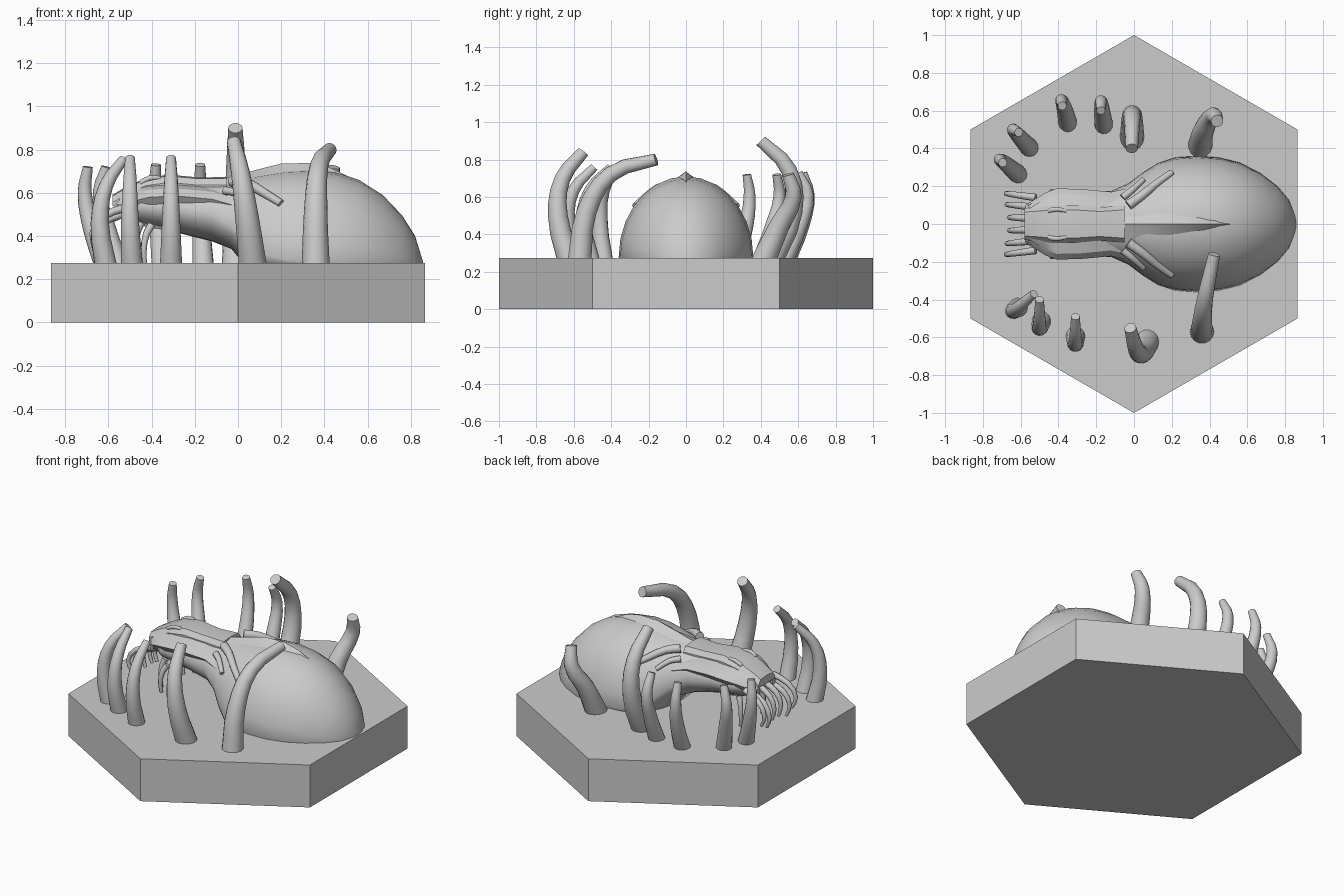
import bpy, bmesh, math
from mathutils import Vector


def finish(name, bm, angle=35):
    bmesh.ops.recalc_face_normals(bm, faces=bm.faces)
    me = bpy.data.meshes.new(name)
    bm.to_mesh(me)
    bm.free()
    ob = bpy.data.objects.new(name, me)
    bpy.context.collection.objects.link(ob)
    bpy.context.view_layer.objects.active = ob
    bpy.ops.object.select_all(action='DESELECT')
    ob.select_set(True)
    if angle:
        bpy.ops.object.shade_smooth_by_angle(angle=math.radians(angle))
    return ob


def loft(name, rings, angle=35):
    bm = bmesh.new()
    vs = [[bm.verts.new(p) for p in r] for r in rings]
    n = len(vs[0])
    for a, b in zip(vs, vs[1:]):
        for i in range(n):
            j = (i + 1) % n
            bm.faces.new((a[i], a[j], b[j], b[i]))
    bm.faces.new(vs[0])
    bm.faces.new(vs[-1][::-1])
    return finish(name, bm, angle)


def tube(name, pts, r0, r1, res=2, sides=3):
    cu = bpy.data.curves.new(name, 'CURVE')
    cu.dimensions = '3D'
    cu.bevel_depth = 1
    cu.bevel_resolution = sides
    cu.use_fill_caps = True
    cu.resolution_u = res
    sp = cu.splines.new('BEZIER')
    sp.bezier_points.add(len(pts) - 1)
    for i, (bp, p) in enumerate(zip(sp.bezier_points, pts)):
        bp.co = p
        bp.handle_left_type = bp.handle_right_type = 'AUTO'
        bp.radius = r0 + (r1 - r0) * i / (len(pts) - 1)
    ob = bpy.data.objects.new(name, cu)
    bpy.context.collection.objects.link(ob)
    bpy.ops.object.select_all(action='DESELECT')
    bpy.context.view_layer.objects.active = ob
    ob.select_set(True)
    bpy.ops.object.convert(target='MESH')
    bpy.ops.object.shade_smooth_by_angle(angle=math.radians(50))


# hexagonal base
loft("hex_base", [[(math.sin(k * math.pi / 3), math.cos(k * math.pi / 3), z) for k in range(6)]
                  for z in (0, 0.275)], 0)

# body: x, half width, bottom, widest height, top
body = [(-0.50, .12, .46, .53, .58), (-0.45, .165, .45, .54, .61), (-0.3, .165, .42, .53, .64),
        (-0.12, .175, .375, .50, .65), (-0.03, .215, .34, .44, .66), (0.05, .275, .24, .37, .675),
        (0.13, .325, .2, .31, .69), (0.22, .352, .2, .29, .705), (0.33, .36, .2, .28, .71),
        (0.45, .352, .2, .27, .695), (0.56, .325, .2, .27, .66), (0.67, .27, .2, .26, .59),
        (0.76, .2, .2, .26, .495), (0.82, .13, .2, .25, .40), (0.857, .04, .2, .24, .28)]
rings = []
for x, w, zb, zc, zt in body:
    ring = []
    for k in range(28):
        a = 2 * math.pi * k / 28
        s = math.sin(a)
        ring.append((x, w * math.cos(a), zc + s * ((zt - zc) if s > 0 else (zc - zb))))
    rings.append(ring)
loft("body", rings, 50)

# ridge along the back
loft("back_ridge", [[(x, -w, z - d), (x, 0, z), (x, w, z - d), (x, 0, z - .12)] for x, w, z, d in
                    ((-0.07, .09, .665, .03), (0.08, .085, .705, .05), (0.2, .07, .735, .05),
                     (0.33, .055, .738, .05), (0.43, .035, .715, .04), (0.52, .005, .672, .01))], 30)

# head hood plate with bevelled rim: x, half width, top, thickness
loft("head_hood", [[(x, -w, z - t), (x, -w, z - .03), (x, -w * .75, z), (x, 0, z + .006),
                    (x, w * .75, z), (x, w, z - .03), (x, w, z - t)] for x, w, z, t in
                   ((-0.58, .085, .585, .045), (-0.53, .088, .615, .10), (-0.43, .10, .662, .14),
                    (-0.32, .10, .678, .14), (-0.18, .088, .665, .12), (-0.05, .10, .667, .10))], 25)
# lower jaw wedge
loft("lower_jaw", [[(x, -w, zt), (x, w, zt), (x, w * .5, zb), (x, -w * .5, zb)] for x, w, zt, zb in
                   ((-0.56, .10, .545, .50), (-0.46, .15, .56, .45), (-0.3, .15, .56, .42))], 25)

for s, side in ((1, "left"), (-1, "right")):
    # cheek ridges
    loft(side + "_cheek", [[(x, s * .07, z + .025), (x, s * (w - .03), z), (x, s * w, z - .035),
                            (x, s * (w - .04), z - .09), (x, s * .07, z - .09)] for x, w, z in
                           ((-0.575, .10, .555), (-0.47, .165, .60), (-0.41, .188, .615),
                            (-0.28, .185, .62), (-0.12, .17, .605), (-0.03, .19, .58))], 25)
    # small brow bumps
    tube(side + "_brow", [(-0.45, s * .07, .645), (-0.41, s * .078, .668), (-0.36, s * .07, .668)], .014, .01)
    # swept back horns
    tube(side + "_horn", [(-0.03, s * .10, .655), (0.04, s * .15, .645), (0.12, s * .215, .60),
                          (0.20, s * .272, .55)], .027, .018)
    tube(side + "_small_horn", [(-0.06, s * .14, .61), (-0.01, s * .18, .60), (0.05, s * .235, .55)], .02, .014)
    # mouth feelers
    for i, (x, y, r, dz) in enumerate(((-0.55, .03, .09, .02), (-0.54, .09, .11, 0), (-0.52, .14, .13, .03),
                                       (-0.45, .10, .02, -.04), (-0.40, .15, .03, -.05))):
        tube(f"{side}_feeler_{i}", [(x, s * y, .50 + dz), (x - r * .8, s * y * 1.1, .46 + dz),
                                    (x - r * 1.2, s * y * 1.15, .38 + dz), (x - r, s * y * 1.1, .31 + dz)],
             .02, .01, 2, 2)

# curved tentacles around the rim: path from base to tip, base and tip radius
T = [
    ([(-.61, .26), (-.68, .32), (-.71, .34), (-.695, .325)], .72, .05, .023),
    ([(-.55, .40), (-.61, .465), (-.64, .50), (-.61, .485)], .72, .05, .023),
    ([(-.35, .53), (-.37, .62), (-.385, .655), (-.38, .625)], .73, .05, .023),
    ([(-.16, .52), (-.17, .61), (-.175, .65), (-.175, .60)], .73, .05, .023),
    ([(-.01, .45), (-.01, .57), (-.01, .55), (-.012, .40)], .90, .065, .033),
    ([(.35, .41), (.37, .50), (.42, .575), (.44, .545)], .72, .065, .033),
    ([(-.61, -.44), (-.64, -.46), (-.61, -.44), (-.53, -.37)], .755, .052, .023),
    ([(-.49, -.51), (-.50, -.55), (-.50, -.51), (-.50, -.40)], .76, .052, .023),
    ([(-.31, -.59), (-.31, -.635), (-.31, -.60), (-.31, -.49)], .76, .052, .023),
    ([(.07, -.62), (.04, -.685), (.01, -.66), (-.02, -.55)], .84, .065, .032),
    ([(.36, -.57), (.36, -.53), (.375, -.40), (.425, -.16)], .80, .065, .032),
]
for i, (xy, top, r0, r1) in enumerate(T):
    h = top - .25
    fr = (0, .42, .76, 1) if i < 10 else (0, .5, .86, 1)
    tube(f"tentacle_{i}", [(x, y, .25 + h * f) for (x, y), f in zip(xy, fr)], r0, r1, 3, 5)
